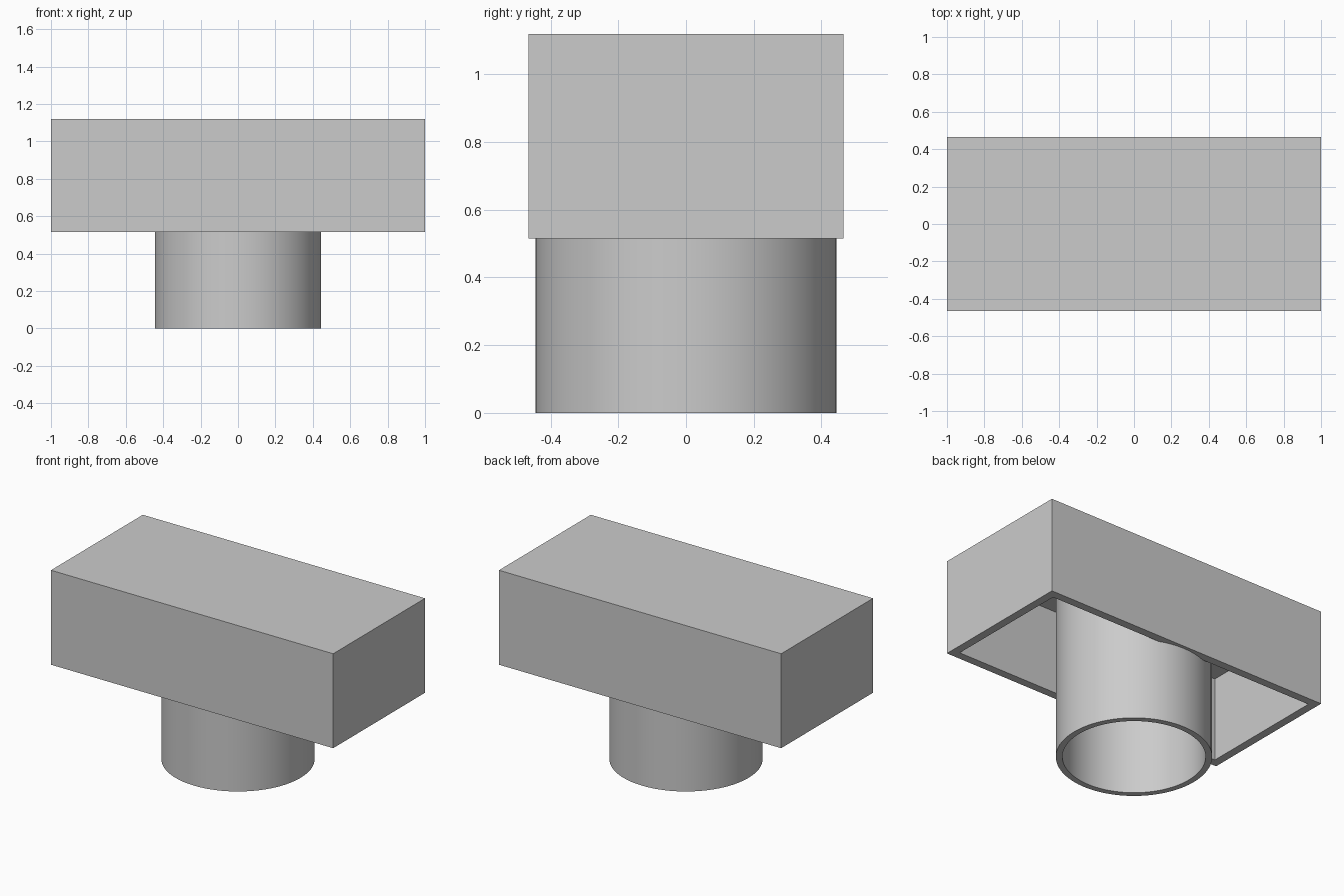
import bpy, bmesh, math

cube = bpy.data.objects.get("Cube")
if cube:
    bpy.data.objects.remove(cube, do_unlink=True)

LENGTH, DEPTH = 2.0, 0.93
BASE_Z, TOP_Z = 0.515, 1.12
WALL = 0.073
CEILING_Z = TOP_Z - WALL
OUTER_R, INNER_R = 0.445, 0.408
SIDES = 64

grey = bpy.data.materials.new("light grey")
grey.use_nodes = True
grey.diffuse_color = (0.6, 0.6, 0.6, 1)
grey.node_tree.nodes["Principled BSDF"].inputs["Base Color"].default_value = (0.6, 0.6, 0.6, 1)


def add_object(name, bm):
    bmesh.ops.recalc_face_normals(bm, faces=bm.faces)
    mesh = bpy.data.meshes.new(name)
    bm.to_mesh(mesh)
    bm.free()
    mesh.materials.append(grey)
    obj = bpy.data.objects.new(name, mesh)
    bpy.context.collection.objects.link(obj)
    return obj


def activate(obj):
    bpy.ops.object.select_all(action='DESELECT')
    obj.select_set(True)
    bpy.context.view_layer.objects.active = obj


# Hollow block, open underneath: inset the bottom and push it up to the ceiling
bm = bmesh.new()
bmesh.ops.create_cube(bm, size=1)
bmesh.ops.scale(bm, vec=(LENGTH, DEPTH, TOP_Z - BASE_Z), verts=bm.verts)
bmesh.ops.translate(bm, vec=(0, 0, (TOP_Z + BASE_Z) / 2), verts=bm.verts)
bottom = min(bm.faces, key=lambda f: f.calc_center_median().z)
bmesh.ops.inset_region(bm, faces=[bottom], thickness=WALL)
pushed = bmesh.ops.extrude_discrete_faces(bm, faces=[bottom])["faces"][0]
for v in pushed.verts:
    v.co.z = CEILING_Z
block = add_object("block_shell", bm)

# Clear the tube's bore where it bites into the long walls
bm = bmesh.new()
bmesh.ops.create_cone(bm, cap_ends=True, segments=SIDES, radius1=INNER_R,
                      radius2=INNER_R, depth=CEILING_Z - 0.001)
bmesh.ops.translate(bm, vec=(0, 0, (CEILING_Z - 0.001) / 2), verts=bm.verts)
cutter = add_object("bore_cutter", bm)
cutter.hide_render = True
cut = block.modifiers.new("bore", 'BOOLEAN')
cut.operation = 'DIFFERENCE'
cut.solver = 'EXACT'
cut.object = cutter
activate(block)
bpy.ops.object.modifier_apply(modifier=cut.name)
bpy.data.objects.remove(cutter, do_unlink=True)

# Round tube from the ground up to the ceiling of the block
bm = bmesh.new()
profile = [(OUTER_R, 0), (OUTER_R, CEILING_Z), (INNER_R, CEILING_Z), (INNER_R, 0)]
rings = [[bm.verts.new((r * math.cos(2 * math.pi * i / SIDES),
                        r * math.sin(2 * math.pi * i / SIDES), z))
          for i in range(SIDES)] for r, z in profile]
for k, ring in enumerate(rings):
    after = rings[(k + 1) % len(rings)]
    for i in range(SIDES):
        j = (i + 1) % SIDES
        bm.faces.new((ring[i], ring[j], after[j], after[i]))
tube = add_object("tube", bm)
activate(tube)
bpy.ops.object.shade_smooth_by_angle(angle=math.radians(30))
